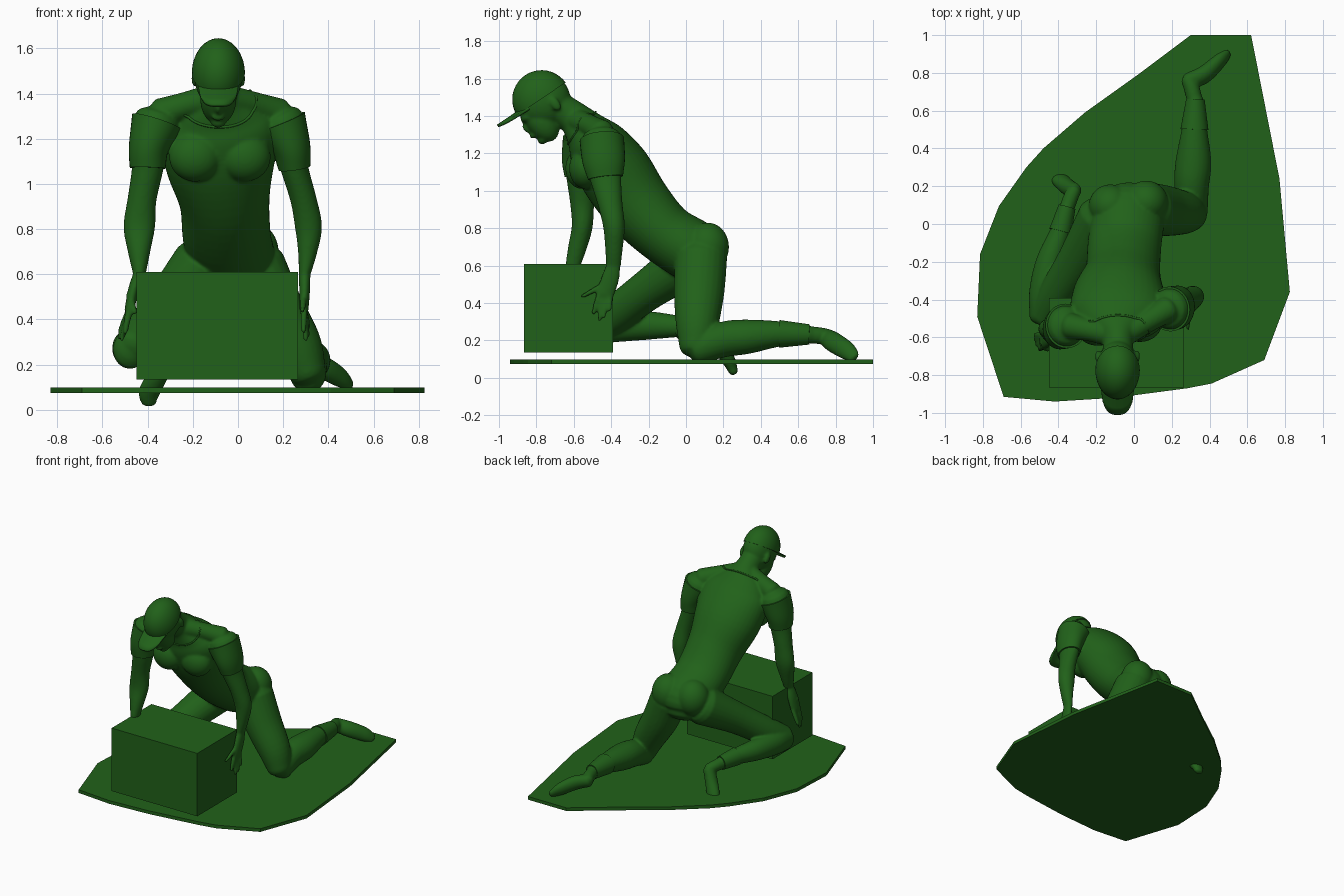
import bpy, bmesh, math
from mathutils import Vector, Matrix

if "Cube" in bpy.data.objects:
    bpy.data.objects.remove(bpy.data.objects["Cube"])

green = bpy.data.materials.new("dark_green")
green.diffuse_color = (0.015, 0.12, 0.01, 1)
green.use_nodes = True
green.node_tree.nodes["Principled BSDF"].inputs["Base Color"].default_value = green.diffuse_color


def new_object(name, bm, smooth=None):
    bmesh.ops.recalc_face_normals(bm, faces=bm.faces)
    me = bpy.data.meshes.new(name)
    bm.to_mesh(me)
    bm.free()
    ob = bpy.data.objects.new(name, me)
    bpy.context.collection.objects.link(ob)
    me.materials.append(green)
    if smooth:
        activate(ob)
        bpy.ops.object.shade_smooth_by_angle(angle=math.radians(smooth))
    return ob


def activate(ob):
    bpy.ops.object.select_all(action='DESELECT')
    ob.select_set(True)
    bpy.context.view_layer.objects.active = ob


def catmull(p, steps=5):
    p = [Vector(q) for q in p]
    ext = [p[0] * 2 - p[1]] + p + [p[-1] * 2 - p[-2]]
    out = []
    for i in range(1, len(ext) - 2):
        a, b, c, d = ext[i - 1:i + 3]
        for k in range(steps):
            t = k / steps
            out.append(0.5 * (2 * b + (c - a) * t + (2 * a - 5 * b + 4 * c - d) * t * t
                              + (3 * b - a - 3 * c + d) * t ** 3))
    return out + [p[-1]]


def loft(bm, pts, n=24, side=(1, 0, 0), grow=0.0, dome=0.6):
    """Elliptical tube; each point is x, y, z, side radius[, depth radius]."""
    rows = catmull([tuple(q) if len(q) == 5 else (*q, q[3]) for q in pts])
    cen = [Vector(r[:3]) for r in rows]
    rings = []
    for i, r in enumerate(rows):
        t = (cen[min(i + 1, len(cen) - 1)] - cen[max(i - 1, 0)]).normalized()
        u = Vector(side)
        u = (u - t * u.dot(t)).normalized()
        v = t.cross(u)
        a, b = r[3] + grow, r[4] + grow
        ring = [(cen[i], t, u, v, a, b, 1, 0)]
        h = min(a, b) * dome
        ends = [(math.cos(g), math.sin(g) * h) for g in (0.5, 1.0, 1.35)] if dome else []
        if i == 0:
            ring = [(cen[i], t, u, v, a, b, c, -s) for c, s in reversed(ends)] + ring
        elif i == len(rows) - 1:
            ring += [(cen[i], t, u, v, a, b, c, s) for c, s in ends]
        rings += ring
    loops = []
    for c, t, u, v, a, b, k, off in rings:
        loops.append([bm.verts.new(c + t * off + u * a * k * math.cos(2 * math.pi * j / n)
                                   + v * b * k * math.sin(2 * math.pi * j / n)) for j in range(n)])
    for A, B in zip(loops, loops[1:]):
        for j in range(n):
            bm.faces.new((A[j], A[(j + 1) % n], B[(j + 1) % n], B[j]))
    bm.faces.new(loops[0])
    bm.faces.new(loops[-1])


def ball(bm, c, r, tilt=0.0):
    m = Matrix.Translation(c) @ Matrix.Rotation(tilt, 4, 'X') @ Matrix.Diagonal((*r, 1))
    return bmesh.ops.create_uvsphere(bm, u_segments=32, v_segments=20, radius=1, matrix=m)


# base plate
outline = [(.30, 1), (.62, 1), (.77, .24), (.825, -.36), (.69, -.72), (.41, -.845), (.28, -.87),
           (-.1, -.92), (-.42, -.94), (-.69, -.915), (-.83, -.49), (-.815, -.16), (-.715, .095),
           (-.57, .3), (-.48, .4), (-.26, .59), (.02, .79)]
bm = bmesh.new()
f = bm.faces.new([bm.verts.new((x, y, .075)) for x, y in outline])
top = bmesh.ops.extrude_face_region(bm, geom=[f])
bmesh.ops.translate(bm, vec=(0, 0, .024), verts=[v for v in top['geom'] if isinstance(v, bmesh.types.BMVert)])
new_object("base_plate", bm)

# carried box
bm = bmesh.new()
bmesh.ops.create_cube(bm, size=1, matrix=Matrix.Translation((-.092, -.628, .372)) @ Matrix.Diagonal((.715, .475, .475, 1)))
new_object("box", bm)

# torso and neck
bm = bmesh.new()
loft(bm, [(-.03, .10, .58, .13, .11), (-.03, .06, .66, .19, .165), (-.05, -.11, .77, .195, .165),
          (-.06, -.26, .925, .2, .185), (-.08, -.38, 1.10, .245, .195), (-.08, -.475, 1.24, .255, .165),
          (-.085, -.535, 1.32, .19, .12), (-.085, -.60, 1.39, .09, .09), (-.085, -.69, 1.45, .08, .085)], n=40)
HEAD = math.radians(34)
for s in (-1, 1):
    ball(bm, (-.08 + s * .11, -.545 + s * .01, 1.12), (.115, .09, .11))
    ball(bm, (-.03 + s * .095, .105 + s * .01, .70), (.115, .115, .13))
    ball(bm, (-.087 + s * .103, -.70, 1.465), (.016, .025, .042), HEAD)
loft(bm, [(-.03, -.57, 1.37, .065), (.08, -.51, 1.345, .06), (.18, -.45, 1.31, .07)], side=(0, 1, 0))
loft(bm, [(-.14, -.58, 1.37, .065), (-.24, -.56, 1.345, .06), (-.34, -.54, 1.31, .07)], side=(0, 1, 0))

# head, jaw, nose, brow, lips
ball(bm, (-.087, -.765, 1.485), (.108, .148, .148), HEAD)
ball(bm, (-.087, -.775, 1.375), (.08, .082, .125), HEAD)
ball(bm, (-.087, -.845, 1.335), (.016, .024, .038), HEAD + .2)
ball(bm, (-.087, -.84, 1.40), (.07, .05, .03), HEAD)
ball(bm, (-.087, -.815, 1.297), (.03, .022, .016), HEAD)
ball(bm, (-.087, -.765, 1.275), (.035, .03, .025), HEAD)

# arms
arms = {
    "right": [(.19, -.45, 1.275, .105, .11), (.235, -.44, 1.16, .078, .105), (.25, -.43, 1.07, .062, .085),
              (.29, -.405, .93, .058, .066), (.312, -.385, .81, .06, .058), (.308, -.385, .7, .043, .048),
              (.295, -.388, .6, .026, .04)],
    "left": [(-.36, -.54, 1.275, .105, .11), (-.395, -.555, 1.16, .08, .1), (-.40, -.56, 1.07, .07, .08),
             (-.425, -.555, .93, .064, .064), (-.437, -.555, .81, .07, .056), (-.438, -.58, .7, .05, .05),
             (-.436, -.605, .6, .028, .04)],
}
for pts in arms.values():
    loft(bm, pts)

# hands: palm then fingers
hands = [
    ([(.295, -.388, .6, .026, .038), (.295, -.405, .53, .024, .048), (.292, -.435, .44, .02, .048)],
     [(.285, -.555, .435, -.415, .51), (.29, -.495, .345, -.465, .44), (.30, -.462, .31, -.447, .43),
      (.308, -.44, .325, -.425, .43), (.312, -.41, .36, -.405, .44)]),
    ([(-.436, -.605, .6, .028, .038), (-.462, -.61, .53, .025, .048), (-.482, -.62, .44, .021, .05)],
     [(-.455, -.67, .43, -.63, .51), (-.50, -.665, .34, -.65, .44), (-.515, -.64, .31, -.63, .43),
      (-.525, -.61, .315, -.605, .43), (-.525, -.585, .34, -.585, .44)]),
]
for palm, fingers in hands:
    loft(bm, palm)
    bx = palm[2][0]
    for x, y, z, by, bz in fingers:
        mid = ((bx + x) / 2, (by + y) / 2, (bz + z) / 2, .015)
        loft(bm, [(bx, by, bz, .016), mid, (x, y, z, .011)], n=12)

# legs and feet
shins = {
    "right": [(.31, .055, .155, .08, .085), (.305, .2, .205, .092, .095), (.315, .33, .22, .095, .092),
              (.32, .5, .235, .068, .068), (.325, .66, .232, .043, .048)],
    "left": [(-.478, -.49, .265, .075, .085), (-.48, -.36, .275, .075, .083), (-.447, -.2, .28, .072, .076),
             (-.39, -.04, .275, .054, .058), (-.355, .09, .265, .04, .045)],
}
limbs = [
    [(.08, .08, .64, .13, .14), (.16, .07, .46, .125, .135), (.26, .06, .29, .11, .115), (.31, .055, .16, .082, .09)],
    [(-.16, .03, .63, .14, .14), (-.29, -.19, .48, .115, .11), (-.41, -.37, .345, .095, .1), (-.475, -.485, .27, .078, .085)],
    [(.325, .64, .232, .042, .046), (.305, .72, .225, .042, .045), (.285, .765, .22, .038, .04)],
    [(.285, .755, .215, .042, .048), (.37, .79, .19, .045, .055), (.45, .86, .145, .036, .05), (.495, .9, .11, .02, .034)],
    [(-.36, .07, .265, .04, .045), (-.335, .14, .255, .04, .04), (-.315, .18, .245, .036, .036)],
    [(-.315, .175, .24, .04, .042), (-.35, .195, .16, .044, .045), (-.392, .235, .08, .048, .034), (-.395, .255, .03, .034, .024)],
]
for pts in limbs + list(shins.values()):
    loft(bm, pts)

# fuse the figure into one smooth skin
body = new_object("figure", bm)
activate(body)
m = body.modifiers.new("fuse", 'REMESH')
m.mode, m.voxel_size, m.use_smooth_shade = 'VOXEL', .0085, True
m = body.modifiers.new("soften", 'SMOOTH')
m.factor, m.iterations = .5, 6
for name in ("fuse", "soften"):
    bpy.ops.object.modifier_apply(modifier=name)
bpy.ops.object.shade_smooth()

# sleeve hems and trouser cuffs
for name in ("right", "left"):
    for part, pts, grow in (("sleeve", arms[name][:3], .009), ("trouser_cuff", shins[name][-2:], .006)):
        bm = bmesh.new()
        loft(bm, pts, n=32, grow=grow, dome=0)
        new_object(f"{name}_{part}", bm, 40)

# shirt collar lying on the chest and shoulders
cu = bpy.data.curves.new("collar", 'CURVE')
cu.dimensions, cu.bevel_depth, cu.bevel_resolution = '3D', .006, 2
sp = cu.splines.new('POLY')
sp.points.add(39)
for i, p in enumerate(sp.points):
    a = 2 * math.pi * i / 40
    q = Vector((-.085 + .15 * math.cos(a), -.565 + .085 * math.sin(a), 1.335 + .09 * math.sin(a)))
    p.co = (*body.closest_point_on_mesh(q)[1], 1)
sp.use_cyclic_u = True
cu.materials.append(green)
bpy.context.collection.objects.link(bpy.data.objects.new("collar", cu))

# cap crown: a dome cut by the tilted band plane
bm = bmesh.new()
ball(bm, (-.087, -.772, 1.488), (.118, .157, .157), HEAD)
up = Vector((0, -math.sin(HEAD), math.cos(HEAD)))
bmesh.ops.bisect_plane(bm, geom=bm.verts[:] + bm.edges[:] + bm.faces[:], plane_co=(0, -.772, 1.492),
                       plane_no=up, clear_inner=True)
bmesh.ops.holes_fill(bm, edges=[e for e in bm.edges if e.is_boundary])
new_object("cap_crown", bm, 40)

# cap brim: arched half-oval plate
bm = bmesh.new()
fwd = Vector((0, -math.cos(HEAD), -math.sin(HEAD)))
rows = []
for k in range(6):
    row = []
    for j in range(17):
        u = -1 + j / 8
        front = .05 + .18 * (1 - abs(u) ** 3) ** .5
        p = Vector((-.087 + u * .088, -.80, 1.487)) + fwd * (.02 + front * k / 5) - up * .018 * u * u
        row.append(bm.verts.new(p))
    rows.append(row)
for A, B in zip(rows, rows[1:]):
    for j in range(16):
        bm.faces.new((A[j], A[j + 1], B[j + 1], B[j]))
brim = new_object("cap_brim", bm, 40)
m = brim.modifiers.new("thickness", 'SOLIDIFY')
m.thickness, m.offset = .014, 0
